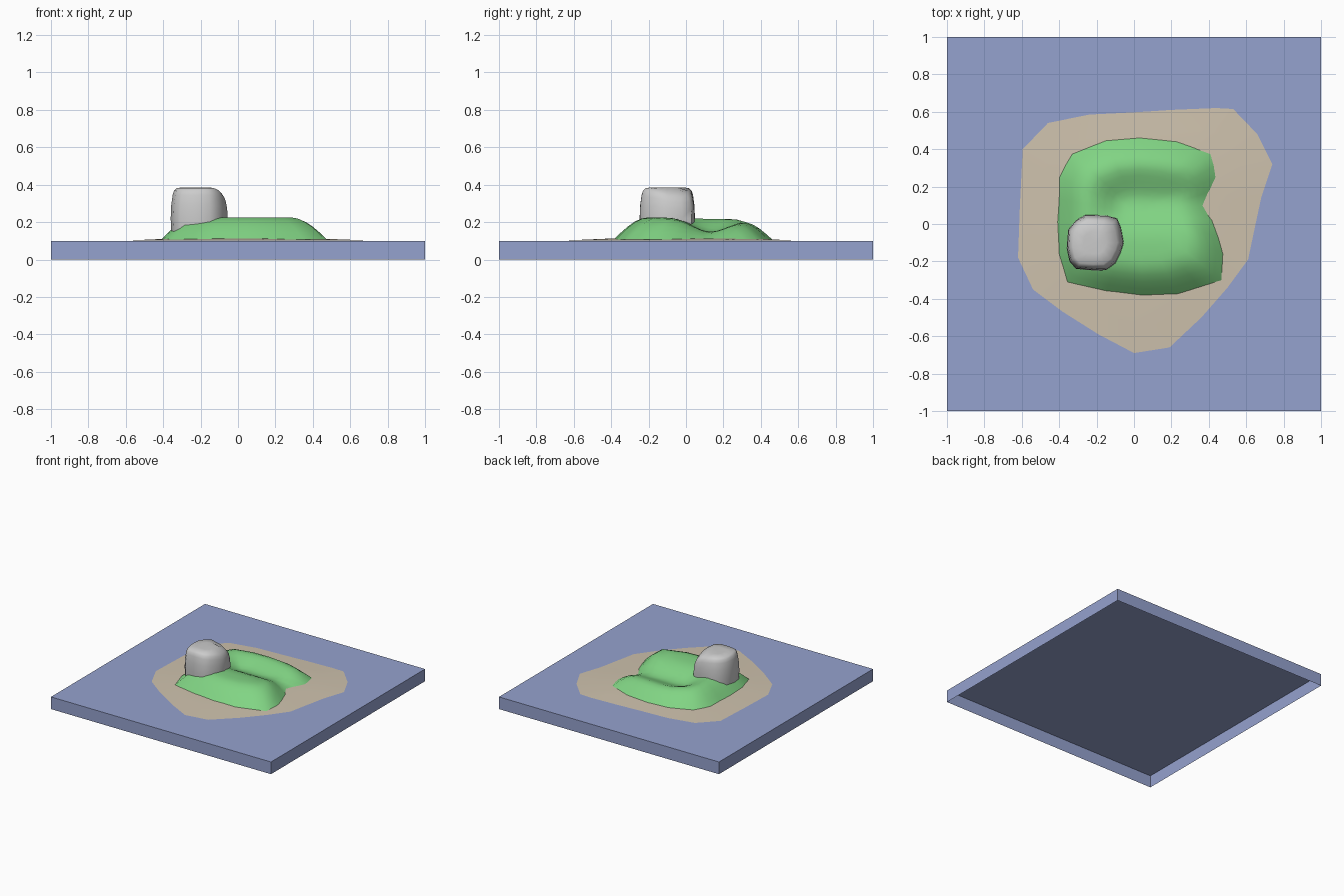
import bpy, math
from mathutils import Vector

if "Cube" in bpy.data.objects:
    bpy.data.objects.remove(bpy.data.objects["Cube"])


def make(name, verts, faces, color=None, smooth=True):
    me = bpy.data.meshes.new(name)
    me.from_pydata(verts, [], faces)
    ob = bpy.data.objects.new(name, me)
    bpy.context.collection.objects.link(ob)
    if color:
        mat = bpy.data.materials.new(name)
        mat.diffuse_color = (*color, 1)
        mat.use_nodes = True
        mat.node_tree.nodes["Principled BSDF"].inputs["Base Color"].default_value = mat.diffuse_color
        me.materials.append(mat)
    if smooth:
        bpy.ops.object.select_all(action='DESELECT')
        ob.select_set(True)
        bpy.context.view_layer.objects.active = ob
        bpy.ops.object.shade_smooth_by_angle(angle=math.radians(50))
    return ob


def loft(name, outline, centre, levels, height, color=None):
    """Shrink a counter-clockwise outline toward its centre, ring by ring."""
    n, verts, faces = len(outline), [], []
    for t in levels:
        for x, y in outline:
            px = centre[0] + (x - centre[0]) * t[0]
            py = centre[1] + (y - centre[1]) * t[0]
            verts.append((px, py, height(px, py, t)))
    for r in range(len(levels) - 1):
        for i in range(n):
            j = (i + 1) % n
            faces.append((r*n + i, r*n + j, (r+1)*n + j, (r+1)*n + i))
    last = (len(levels) - 1) * n
    verts.append((*centre, height(*centre, (0, levels[-1][1]))))
    faces += [(last + i, last + (i + 1) % n, len(verts) - 1) for i in range(n)]
    return make(name, verts, faces, color)


# water: slab with an open underside
corners = [(-1, -1), (1, -1), (1, 1), (-1, 1)]
make("water", [(x, y, z) for z in (0, 0.1) for x, y in corners],
     [(i, (i+1) % 4, (i+1) % 4 + 4, i + 4) for i in range(4)] + [(4, 5, 6, 7)],
     (0.30, 0.36, 0.62), smooth=False)

# sandy beach
beach = [(0.74, 0.32), (0.66, 0.48), (0.53, 0.615), (0.44, 0.62), (0.2, 0.61), (0, 0.597),
         (-0.24, 0.585), (-0.46, 0.54), (-0.595, 0.40), (-0.61, 0.1), (-0.62, -0.18),
         (-0.54, -0.35), (-0.38, -0.47), (-0.19, -0.59), (0, -0.69), (0.19, -0.66),
         (0.36, -0.5), (0.5, -0.34), (0.61, -0.19), (0.65, 0), (0.68, 0.14)]
loft("sand_beach", beach, (0, 0), [(1, 0.1005), (0.8, 0.106), (0.6, 0.112), (0.3, 0.113)],
     lambda x, y, t: t[1], (0.62, 0.54, 0.42))


# grassy hill: C-shaped ridge with a valley opening to the right
def hill_height(x, y, t):
    rise = math.sin(min(1, (1 - t[0]) / 0.42) * math.pi / 2)
    near = Vector((max(-0.05, min(0.6, x)), 0.12))
    d = (Vector((x, y)) - near).length
    dip = 0.075 * math.exp(-(d / 0.12) ** 2)
    back = 0.02 * max(0, min(1, (y - 0.1) / 0.15)) * max(0, min(1, (x + 0.25) / 0.2))
    return 0.108 + rise * (0.118 - dip - back)


shore = [(0.44, 0.25), (0.43, 0.31), (0.41, 0.375), (0.32, 0.41), (0.23, 0.44), (0.03, 0.46),
         (-0.15, 0.445), (-0.33, 0.375), (-0.37, 0.31), (-0.40, 0.25), (-0.402, 0.13),
         (-0.41, 0.01), (-0.402, -0.16), (-0.355, -0.31), (-0.15, -0.36), (0.05, -0.385),
         (0.23, -0.375), (0.35, -0.337), (0.467, -0.30), (0.475, -0.16), (0.45, -0.07),
         (0.42, 0.02), (0.375, 0.10), (0.405, 0.17)]
loft("grass_hill", shore, (0.02, 0.06), [(1 - k / 12, 0) for k in range(12)],
     hill_height, (0.22, 0.66, 0.23))

# boulder: worn block whose top drops off at the back right corner
rock = [(-0.055, -0.10), (-0.07, -0.02), (-0.09, 0.03), (-0.15, 0.046), (-0.26, 0.048),
        (-0.31, 0.02), (-0.352, -0.03), (-0.36, -0.13), (-0.345, -0.20), (-0.31, -0.24),
        (-0.22, -0.248), (-0.15, -0.247), (-0.10, -0.21), (-0.07, -0.15)]


def rock_height(x, y, t):
    drop = max(0, x + y + 0.21) * 0.28 + max(0, x + 0.13) * 0.5
    return t[1] - drop * max(0, (t[1] - 0.25) / 0.13)


loft("boulder", rock, (-0.21, -0.10),
     [(0.98, 0.15), (1, 0.22), (0.98, 0.29), (0.93, 0.345), (0.88, 0.368), (0.78, 0.383), (0.4, 0.386)],
     rock_height)
